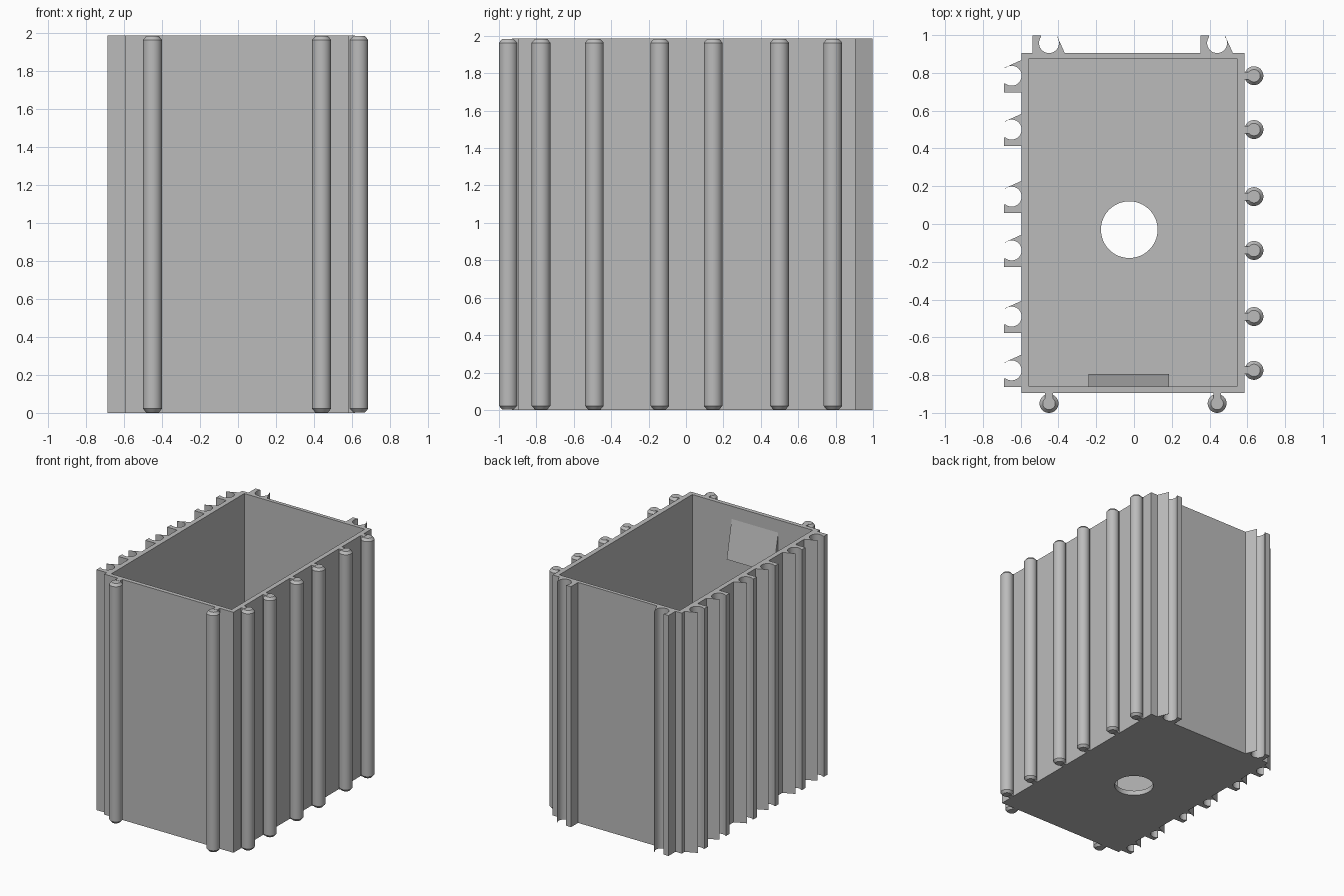
import bpy, bmesh, math

cube = bpy.data.objects.get("Cube")
if cube:
    bpy.data.objects.remove(cube, do_unlink=True)

HEIGHT = 1.985
X0, X1, Y0, Y1 = -0.595, 0.585, -0.895, 0.905   # outer box
PIN_R = 0.05

grey = bpy.data.materials.new("light_grey")
grey.use_nodes = True
COLOUR = (0.5, 0.5, 0.5, 1)
grey.diffuse_color = COLOUR
grey.node_tree.nodes["Principled BSDF"].inputs["Base Color"].default_value = COLOUR


def finish(bm, name):
    bmesh.ops.recalc_face_normals(bm, faces=bm.faces)
    mesh = bpy.data.meshes.new(name)
    bm.to_mesh(mesh)
    bm.free()
    mesh.materials.append(grey)
    obj = bpy.data.objects.new(name, mesh)
    bpy.context.collection.objects.link(obj)
    return obj


def prism(bm, points, z0, z1):
    """Extrude a flat outline from z0 to z1."""
    face = bm.faces.new([bm.verts.new((x, y, z0)) for x, y in points])
    up = bmesh.ops.extrude_face_region(bm, geom=[face])
    verts = [g for g in up["geom"] if isinstance(g, bmesh.types.BMVert)]
    bmesh.ops.translate(bm, verts=verts, vec=(0, 0, z1 - z0))


def rect(x0, x1, y0, y1):
    return [(x0, y0), (x1, y0), (x1, y1), (x0, y1)]


def circle(x, y, r, n=48):
    return [(x + r * math.cos(math.tau * i / n), y + r * math.sin(math.tau * i / n))
            for i in range(n)]


def activate(obj):
    bpy.ops.object.select_all(action='DESELECT')
    obj.select_set(True)
    bpy.context.view_layer.objects.active = obj


def smooth(obj):
    activate(obj)
    bpy.ops.object.shade_smooth_by_angle(angle=math.radians(30))


def cut(obj, outline, z0, z1):
    bm = bmesh.new()
    prism(bm, outline, z0, z1)
    cutter = finish(bm, "cutter")
    cutter.hide_render = True
    activate(obj)
    mod = obj.modifiers.new("cut", 'BOOLEAN')
    mod.operation, mod.solver, mod.object = 'DIFFERENCE', 'EXACT', cutter
    bpy.ops.object.modifier_apply(modifier=mod.name)
    bpy.data.objects.remove(cutter, do_unlink=True)


# Open box with a round hole in its floor
bm = bmesh.new()
prism(bm, rect(X0, X1, Y0, Y1), 0, HEIGHT)
box = finish(bm, "box")
cut(box, rect(X0 + 0.04, X1 - 0.04, Y0 + 0.035, Y1 - 0.03), 0.04, HEIGHT + 0.1)
cut(box, circle(-0.025, -0.03, 0.15, 64), -0.1, 0.1)
smooth(box)

# Wedge catch inside the front wall
bm = bmesh.new()
wall = Y0 + 0.03
section = [(wall, 1.88), (wall, 1.57), (-0.795, 1.57), (wall + 0.005, 1.88)]
ends = [[bm.verts.new((x, y, z)) for y, z in section] for x in (-0.24, 0.185)]
bm.faces.new(ends[0])
bm.faces.new(ends[1])
for i in range(4):
    j = (i + 1) % 4
    bm.faces.new((ends[0][i], ends[0][j], ends[1][j], ends[1][i]))
finish(bm, "wedge_catch")


def place(points, x, y, angle):
    """Turn local (across, outward) points to a wall facing the given angle."""
    c, s = math.cos(angle), math.sin(angle)
    return [(x + o * c - a * s, y + o * s + a * c) for a, o in points]


def pin(name, x, y, angle):
    """Round rail with chamfered ends, standing on a thin neck."""
    bm = bmesh.new()
    rings = [(0.033, 0.002), (PIN_R, 0.022), (PIN_R, HEIGHT - 0.022), (0.033, HEIGHT - 0.002)]
    loops = [[bm.verts.new((px, py, z)) for px, py in
              circle(x + PIN_R * math.cos(angle), y + PIN_R * math.sin(angle), r, 32)]
             for r, z in rings]
    for low, high in zip(loops, loops[1:]):
        for i in range(32):
            j = (i + 1) % 32
            bm.faces.new((low[i], low[j], high[j], high[i]))
    bm.faces.new(loops[0])
    bm.faces.new(loops[-1])
    neck = [(-0.02, -0.01), (0.02, -0.01), (0.02, 0.03), (-0.02, 0.03)]
    prism(bm, place(neck, x, y, angle), 0, HEIGHT)
    smooth(finish(bm, name))


def socket(name, x, y, angle):
    """Block with a round channel open to the outside."""
    half, depth, r, slot = 0.088, 0.092, 0.053, 0.042
    start = math.asin(slot / r)
    arc = []
    for i in range(25):
        t = start + (math.tau - 2 * start) * i / 24
        arc.append((r * math.sin(t), r + r * math.cos(t)))
    outline = ([(-half, -0.01), (half, -0.01), (half, depth), (slot, depth)]
               + arc + [(-slot, depth)])
    bm = bmesh.new()
    prism(bm, place(outline, x, y, angle), 0, HEIGHT)
    smooth(finish(bm, name))


# Rails on the left and front, matching channels on the right and back
for n, y in enumerate((-0.775, -0.49, -0.14, 0.145, 0.5, 0.785), 1):
    pin(f"left_rail_{n}", X1, y, 0)
    socket(f"right_channel_{n}", X0, y, math.pi)
for n, x in enumerate((-0.45, 0.44), 1):
    pin(f"front_rail_{n}", x, Y0 - 0.005, -math.pi / 2)
    socket(f"back_channel_{n}", x, Y1, math.pi / 2)
